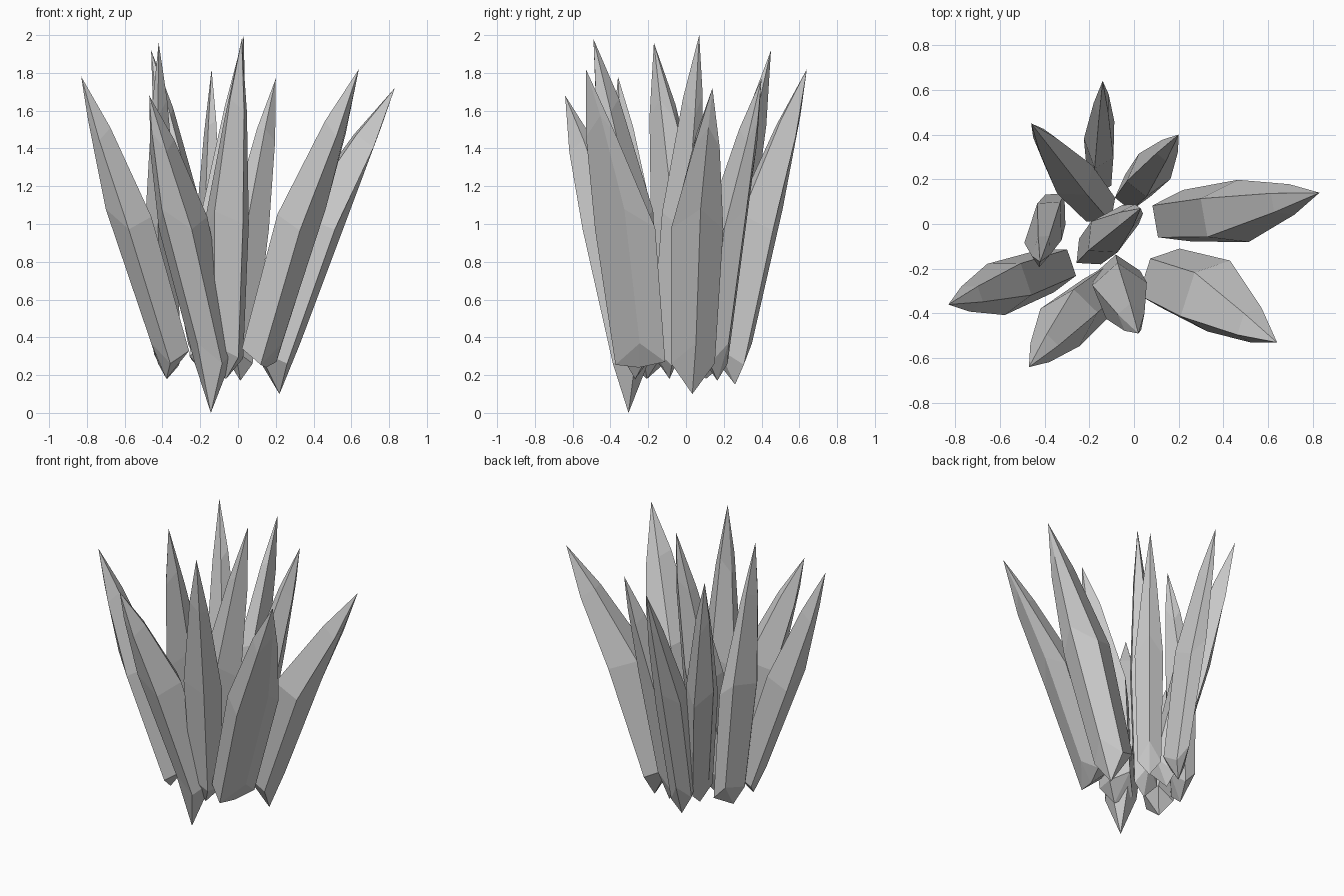
import bpy, bmesh, math
from mathutils import Vector

if "Cube" in bpy.data.objects:
    bpy.data.objects.remove(bpy.data.objects["Cube"])

SIDES = 5


def crystal(name, apex_z, low, mid, tip, radial, across, turn):
    """Faceted spike: root point, three five-sided rings, sharp tip."""
    low_c = Vector((low[0], low[1], 0.31))
    mid_c = Vector((mid[0], mid[1], 1.02))
    tip_c = Vector(tip)
    lean = tip_c - low_c
    lean.z = 0
    lean.normalize()                      # direction the crystal leans in
    side = Vector((-lean.y, lean.x, 0))
    bm = bmesh.new()
    root = bm.verts.new((low[0] + lean.x * 0.02, low[1] + lean.y * 0.02, apex_z))
    point = bm.verts.new(tip_c)
    rings = []
    for centre, scale in ((low_c, 0.88), (mid_c, 1.06), (mid_c.lerp(tip_c, 0.62), 0.52)):
        ring = []
        for i in range(SIDES):
            a = math.radians(turn) + math.tau * i / SIDES
            p = centre + lean * (radial * scale * math.cos(a)) + side * (across * scale * math.sin(a))
            p.z += 0.06 * math.cos(2 * a + turn)      # uneven facet corners
            ring.append(bm.verts.new(p))
        rings.append(ring)
    for i in range(SIDES):
        j = (i + 1) % SIDES
        bm.faces.new((root, rings[0][j], rings[0][i]))
        for lo, hi in zip(rings, rings[1:]):
            bm.faces.new((lo[i], lo[j], hi[j], hi[i]))
        bm.faces.new((rings[2][i], rings[2][j], point))
    bmesh.ops.recalc_face_normals(bm, faces=bm.faces)
    mesh = bpy.data.meshes.new(name)
    bm.to_mesh(mesh)
    bm.free()
    obj = bpy.data.objects.new(name, mesh)
    bpy.context.collection.objects.link(obj)


# name, root height, low centre, middle centre, tip, half depth, half width, turn
CRYSTALS = [
    ("crystal_left",        0.18, (-0.36, -0.20), (-0.58, -0.28), (-0.83, -0.36, 1.78), 0.12, 0.12, 0),
    ("crystal_back_left",   0.18, (-0.17, 0.09),  (-0.29, 0.23),  (-0.46, 0.45, 1.92),  0.12, 0.10, 36),
    ("crystal_mid_left",    0.18, (-0.37, 0.03),  (-0.40, -0.03), (-0.42, -0.17, 1.96), 0.15, 0.08, 10),
    ("crystal_front_left",  0.00, (-0.13, -0.29), (-0.30, -0.43), (-0.47, -0.64, 1.68), 0.14, 0.12, 0),
    ("crystal_back",        0.15, (-0.15, 0.24),  (-0.15, 0.38),  (-0.14, 0.64, 1.82),  0.13, 0.07, 18),
    ("crystal_centre",      0.18, (-0.17, -0.10), (-0.10, -0.03), (0.03, 0.07, 2.00),   0.13, 0.09, 36),
    ("crystal_back_right",  0.17, (0.00, 0.15),   (0.07, 0.23),   (0.20, 0.40, 1.77),   0.11, 0.09, 0),
    ("crystal_front_right", 0.24, (0.13, -0.24),  (0.34, -0.32),  (0.64, -0.53, 1.82),  0.11, 0.17, 18),
    ("crystal_right",       0.10, (0.20, 0.03),   (0.44, 0.05),   (0.83, 0.14, 1.72),   0.15, 0.14, 0),
    ("crystal_front",       0.18, (-0.07, -0.25), (-0.06, -0.31), (0.02, -0.49, 1.98),  0.13, 0.12, 20),
]

for spec in CRYSTALS:
    crystal(*spec)
